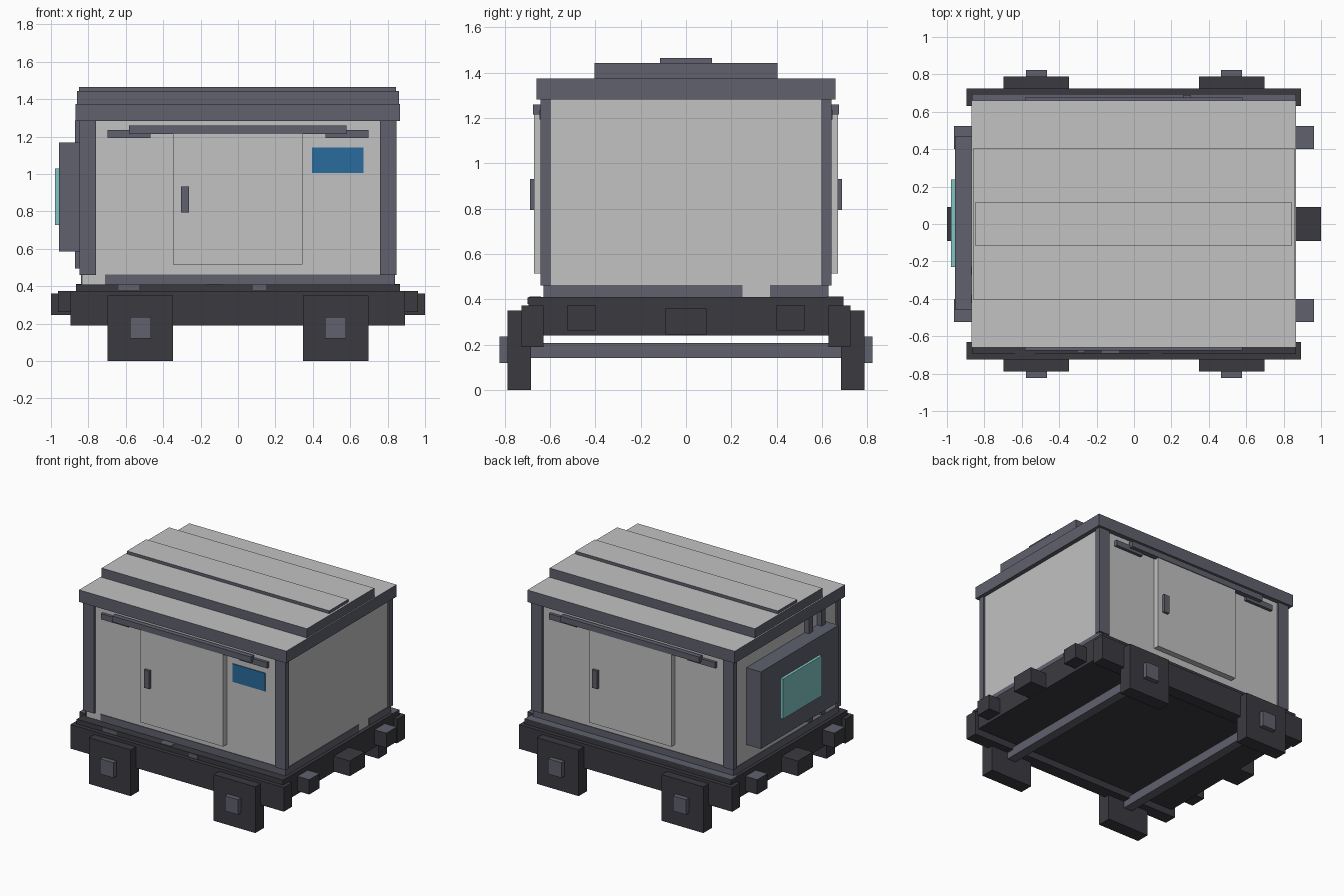
import bpy, bmesh
from mathutils import Vector

if "Cube" in bpy.data.objects:
    bpy.data.objects.remove(bpy.data.objects["Cube"])


def material(name, rgb):
    m = bpy.data.materials.new(name)
    m.diffuse_color = (*rgb, 1)
    m.use_nodes = True
    m.node_tree.nodes["Principled BSDF"].inputs["Base Color"].default_value = m.diffuse_color
    return m


LIGHT = material("light_grey_panel", (0.54, 0.54, 0.545))
TRIM = material("slate_trim", (0.115, 0.12, 0.153))
DARK = material("dark_chassis", (0.044, 0.042, 0.051))
BLUE = material("blue_sign", (0.023, 0.145, 0.335))
TEAL = material("teal_screen", (0.21, 0.56, 0.55))


def box(name, x, y, z, mat, top=None):
    """Box from (min, max) ranges, with an optional separate colour on its top face."""
    bm = bmesh.new()
    bmesh.ops.create_cube(bm, size=1)
    ranges = (x, y, z)
    for v in bm.verts:
        v.co = Vector([(min(r) + max(r)) / 2 + c * abs(r[1] - r[0])
                       for r, c in zip(ranges, v.co)])
    bm.normal_update()
    me = bpy.data.meshes.new(name)
    me.materials.append(mat)
    if top:
        me.materials.append(top)
        for f in bm.faces:
            if f.normal.z > 0.5:
                f.material_index = 1
    bm.to_mesh(me)
    bm.free()
    ob = bpy.data.objects.new(name, me)
    bpy.context.collection.objects.link(ob)
    return ob


def sided(a, b, s):
    """Range on the positive (s=1) or negative (s=-1) side."""
    return (a * s, b * s)


# Chassis
box("deck", (-0.865, 0.865), (-0.695, 0.695), (0.24, 0.41), DARK)
box("back_deck_ledge", (-0.865, 0.865), (0.62, 0.695), (0.408, 0.413), TRIM)
for s in (-1, 1):
    box("side_beam", (-0.895, 0.892), sided(0.63, 0.725, s), (0.19, 0.373), DARK)
    box("coupler", sided(0.86, 1.0, s), (-0.09, 0.09), (0.245, 0.36), DARK)
    for t in (-1, 1):
        box("buffer", sided(0.86, 0.963, s), sided(0.40, 0.523, t),
            (0.262, 0.374), DARK, TRIM)
for x in ((-0.64, -0.53), (0.08, 0.15)):
    box("deck_edge_patch", x, (-0.70, -0.69), (0.38, 0.408), TRIM)
box("deck_top_patch", (-0.17, -0.08), (-0.69, -0.64), (0.408, 0.413), TRIM)

# Square wheels, hubs and axles
for s in (-1, 1):
    box("axle", (s * 0.522 - 0.035, s * 0.522 + 0.035), (-0.70, 0.70), (0.14, 0.208), TRIM)
    for t in (-1, 1):
        box("wheel_block", sided(0.348, 0.697, s), sided(0.685, 0.788, t), (0, 0.35), DARK)
        box("hub", (s * 0.522 - 0.056, s * 0.522 + 0.056),
            sided(0.78, 0.824, t), (0.12, 0.235), TRIM)

# Cabin body with painted sill strips
box("cabin", (-0.835, 0.835), (-0.625, 0.625), (0.41, 1.29), LIGHT)
box("front_sill", (-0.71, 0.838), (-0.63, -0.622), (0.41, 0.463), TRIM)
box("back_sill", (-0.838, 0.838), (0.622, 0.63), (0.41, 0.463), TRIM)
box("left_sill", (-0.84, -0.832), (-0.63, 0.63), (0.41, 0.463), TRIM)
for y in ((-0.63, 0.25), (0.37, 0.63)):
    box("right_sill", (0.832, 0.84), y, (0.41, 0.463), TRIM)
for s in (-1, 1):
    for t in (-1, 1):
        box("corner_post", sided(0.758, 0.848, s), sided(0.598, 0.642, t),
            (0.46, 1.287), TRIM)

# Stepped roof: light tops, slate edges
box("roof_base", (-0.87, 0.867), (-0.66, 0.66), (1.283, 1.374), TRIM, LIGHT)
box("roof_step", (-0.86, 0.86), (-0.403, 0.403), (1.37, 1.444), TRIM, LIGHT)
box("roof_ridge", (-0.85, 0.845), (-0.115, 0.115), (1.44, 1.466), TRIM, LIGHT)

# Sliding doors, the back one turned half round
for t in (-1, 1):
    box("door", (-0.347, 0.345), sided(0.61, 0.67, t), (0.515, 1.22), LIGHT)
    box("door_handle", sided(0.262, 0.306, t), sided(0.66, 0.689, t), (0.795, 0.932), TRIM)
    box("door_rail", (-0.583, 0.58), sided(0.638, 0.675, t), (1.215, 1.259), TRIM)
    for s in (-1, 1):
        box("rail_bracket", sided(0.467, 0.697, s), sided(0.62, 0.647, t),
            (1.193, 1.236), TRIM)

# Front sign
box("sign", (0.395, 0.67), (-0.631, -0.622), (1.005, 1.142), BLUE)

# Left equipment box with screen and pipes
box("equipment_box", (-0.957, -0.83), (-0.46, 0.47), (0.585, 1.168), TRIM)
box("screen", (-0.978, -0.95), (-0.23, 0.237), (0.727, 1.03), TEAL)
for y in (-0.25, -0.40):
    box("pipe", (-0.872, -0.83), (y - 0.022, y + 0.022), (0.495, 1.287), TRIM)
